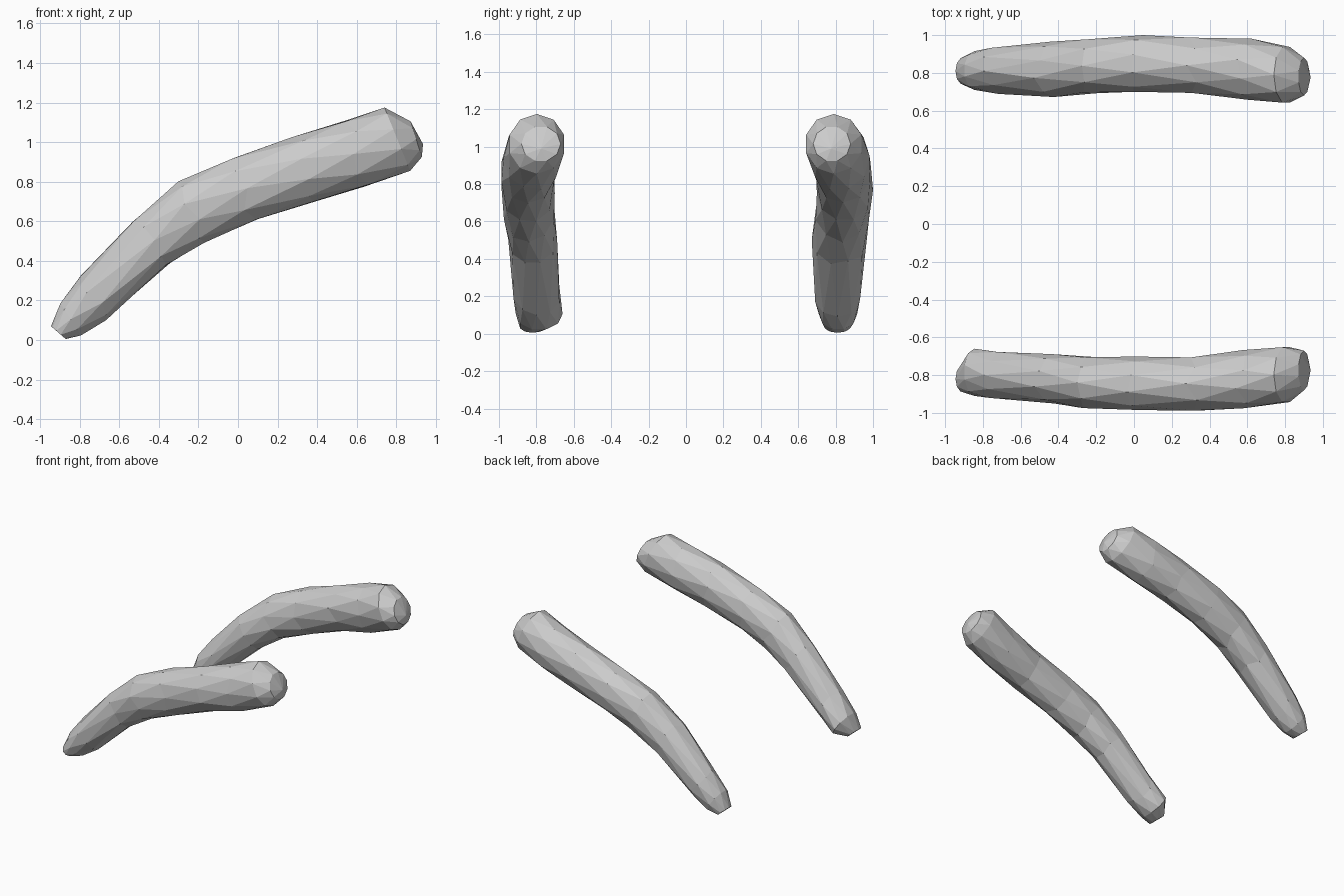
import bpy, bmesh, math, random
from mathutils import Vector

if "Cube" in bpy.data.objects:
    bpy.data.objects.remove(bpy.data.objects["Cube"])

random.seed(4)
SIDES = 10

# Stations along the bar: top x, top z, bottom x, bottom z
SPINE = [(-.945, .07, -.87, .005), (-.90, .19, -.79, .02), (-.78, .33, -.67, .10),
         (-.52, .61, -.36, .375), (-.30, .80, -.16, .50), (-.03, .92, .08, .60),
         (.30, 1.03, .38, .70), (.55, 1.115, .65, .775), (.74, 1.175, .87, .855),
         (.87, 1.11, .93, .92)]

# Inner and outer distance from the centre plane at each station
FRONT = [(.75, .89), (.66, .91), (.675, .925), (.69, .95), (.70, .98),
         (.705, .985), (.70, .99), (.67, .975), (.645, .95), (.67, .88)]
BACK = [(.74, .88), (.71, .915), (.685, .935), (.675, .965), (.69, .985),
        (.70, 1.0), (.69, .99), (.66, .98), (.635, .945), (.68, .88)]


def curved_bar(name, widths, side):
    """Faceted tapering tube lofted through staggered oval rings."""
    bm = bmesh.new()
    rings = []
    for k, ((tx, tz, bx, bz), (inner, outer)) in enumerate(zip(SPINE, widths)):
        top = Vector((tx, side * (inner + outer) / 2, tz))
        bottom = Vector((bx, top.y, bz))
        mid, up = (top + bottom) / 2, (top - bottom) / 2
        across = Vector((0, side * (outer - inner) / 2, 0))
        along = Vector((up.z, 0, -up.x)).normalized()
        ring = []
        for i in range(SIDES):
            a = math.tau * (i + k % 2 * .5) / SIDES
            slip = random.uniform(-.03, .03) if 1 < k < 8 else 0
            grow = random.uniform(1.0, 1.035) if 1 < k < 8 else 1
            p = mid + (up * math.cos(a) + across * math.sin(a)) * grow + along * slip
            p.z = max(p.z, 0)
            p.y = max(-1, min(1, p.y))
            ring.append(bm.verts.new(p))
        rings.append(ring)
    # Triangulated skin between staggered rings
    for k in range(len(rings) - 1):
        a, b = rings[k], rings[k + 1]
        for i in range(SIDES):
            j = (i + 1) % SIDES
            if k % 2 == 0:
                bm.faces.new((a[i], a[j], b[i]))
                bm.faces.new((a[j], b[j], b[i]))
            else:
                bm.faces.new((a[i], b[j], b[i]))
                bm.faces.new((a[i], a[j], b[j]))
    # End caps: blunt foot and rounded head
    bm.faces.new(rings[0])
    tip = bm.verts.new((.935, side * .775, .99))
    head = rings[-1]
    for i in range(SIDES):
        bm.faces.new((head[i], head[(i + 1) % SIDES], tip))
    bmesh.ops.recalc_face_normals(bm, faces=bm.faces)
    mesh = bpy.data.meshes.new(name)
    bm.to_mesh(mesh)
    bm.free()
    obj = bpy.data.objects.new(name, mesh)
    bpy.context.collection.objects.link(obj)


curved_bar("front_curved_bar", FRONT, -1)
curved_bar("back_curved_bar", BACK, 1)
